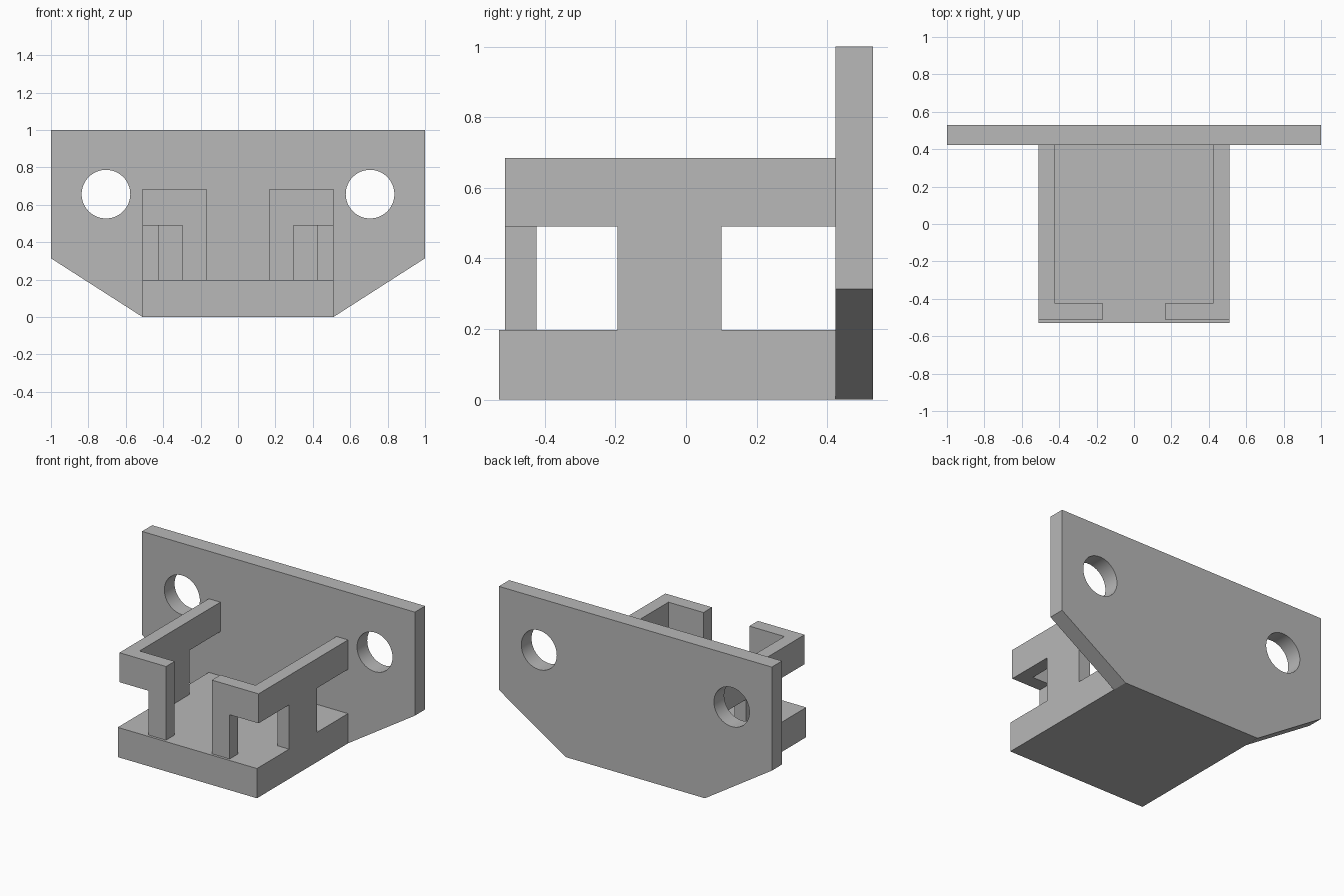
import bpy
import bmesh
from mathutils import Vector

if "Cube" in bpy.data.objects:
    bpy.data.objects.remove(bpy.data.objects["Cube"], do_unlink=True)

GREY = (0.48, 0.48, 0.48, 1)
grey = bpy.data.materials.new("plain grey")
grey.use_nodes = True
grey.diffuse_color = GREY
grey.node_tree.nodes["Principled BSDF"].inputs["Base Color"].default_value = GREY


def extrude_profile(name, points, axis, start, end):
    """Extrude a flat profile along x (profile in y, z) or y (profile in x, z)."""
    bm = bmesh.new()
    verts = [bm.verts.new((start, a, b) if axis == "x" else (a, start, b))
             for a, b in points]
    face = bm.faces.new(verts)
    depth = end - start
    move = Vector((depth, 0, 0)) if axis == "x" else Vector((0, depth, 0))
    grown = bmesh.ops.extrude_face_region(bm, geom=[face])["geom"]
    bmesh.ops.translate(bm, vec=move,
                        verts=[g for g in grown if isinstance(g, bmesh.types.BMVert)])
    bmesh.ops.recalc_face_normals(bm, faces=bm.faces)
    mesh = bpy.data.meshes.new(name)
    bm.to_mesh(mesh)
    bm.free()
    mesh.materials.append(grey)
    obj = bpy.data.objects.new(name, mesh)
    bpy.context.collection.objects.link(obj)
    return obj


# Shared dimensions
BACK, PLATE_FRONT, BASE_FRONT = 0.53, 0.423, -0.53
LIP_FRONT, LIP_BACK = -0.513, -0.423
HALF, WALL_INNER = 0.51, 0.425
FLOOR, RAIL_BOTTOM, RAIL_TOP = 0.197, 0.49, 0.685

# Mounting plate with chamfered lower corners
plate = extrude_profile(
    "mounting_plate",
    [(-1, 0.314), (-HALF, 0), (HALF, 0), (1, 0.314), (1, 1), (-1, 1)],
    "y", PLATE_FRONT, BACK)

# Screw holes through the plate
for side in (-1, 1):
    bpy.ops.mesh.primitive_cylinder_add(
        vertices=64, radius=0.13, depth=0.4,
        location=(side * 0.706, 0.475, 0.657), rotation=(1.570796, 0, 0))
    cutter = bpy.context.object
    cutter.name = "screw_hole_cutter"
    cutter.hide_render = True
    cutter.data.materials.append(grey)
    cut = plate.modifiers.new("screw_hole", "BOOLEAN")
    cut.operation = "DIFFERENCE"
    cut.solver = "EXACT"
    cut.object = cutter
    bpy.context.view_layer.objects.active = plate
    bpy.ops.object.modifier_apply(modifier=cut.name)
    bpy.data.objects.remove(cutter, do_unlink=True)

bpy.ops.object.select_all(action="DESELECT")
plate.select_set(True)
bpy.context.view_layer.objects.active = plate
bpy.ops.object.shade_smooth_by_angle()

# Base slab
extrude_profile(
    "base_slab",
    [(-HALF, 0), (HALF, 0), (HALF, FLOOR), (-HALF, FLOOR)],
    "y", BASE_FRONT, PLATE_FRONT)

for side, label in ((1, "left"), (-1, "right")):
    # Side wall: top rail carried by one central post
    extrude_profile(
        label + "_side_wall",
        [(-0.194, FLOOR), (0.1, FLOOR), (0.1, RAIL_BOTTOM),
         (PLATE_FRONT, RAIL_BOTTOM), (PLATE_FRONT, RAIL_TOP),
         (LIP_BACK, RAIL_TOP), (LIP_BACK, RAIL_BOTTOM), (-0.194, RAIL_BOTTOM)],
        "x", side * WALL_INNER, side * HALF)

    # Front lip: rail turned inward, with a post down to the base
    lip = [(0.168, FLOOR), (0.298, FLOOR), (0.298, RAIL_BOTTOM),
           (HALF, RAIL_BOTTOM), (HALF, RAIL_TOP), (0.168, RAIL_TOP)]
    extrude_profile(label + "_front_lip", [(side * x, z) for x, z in lip],
                    "y", LIP_FRONT, LIP_BACK)
